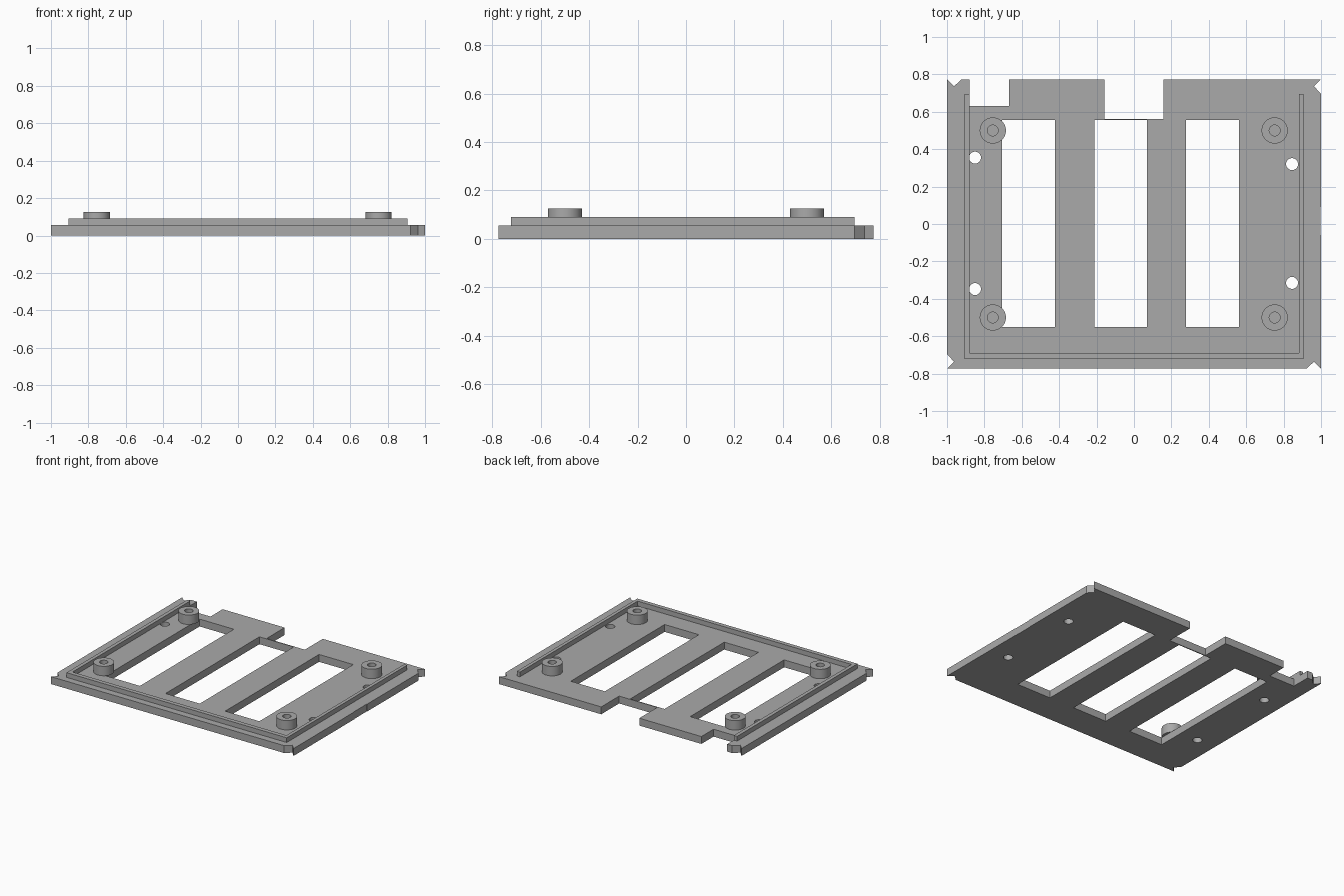
import bpy, bmesh, math

cube = bpy.data.objects.get("Cube")
if cube:
    bpy.data.objects.remove(cube)

grey = bpy.data.materials.new("neutral_grey")
grey.use_nodes = True
COLOUR = (0.4, 0.4, 0.4, 1)
grey.diffuse_color = COLOUR
grey.node_tree.nodes["Principled BSDF"].inputs["Base Color"].default_value = COLOUR


def rect(x0, x1, y0, y1):
    return [(x0, y0), (x1, y0), (x1, y1), (x0, y1)]


def circle(x, y, r, n=48):
    return [(x + r * math.cos(math.tau * i / n), y + r * math.sin(math.tau * i / n)) for i in range(n)]


def extruded(name, loops, z0, z1):
    """Solid from an outer loop plus hole loops, between two heights."""
    curve = bpy.data.curves.new(name, "CURVE")
    curve.dimensions = "2D"
    curve.fill_mode = "BOTH"
    curve.extrude = (z1 - z0) / 2
    for loop in loops:
        spline = curve.splines.new("POLY")
        spline.points.add(len(loop) - 1)
        for point, (x, y) in zip(spline.points, loop):
            point.co = (x, y, 0, 1)
        spline.use_cyclic_u = True
    source = bpy.data.objects.new(name + "_profile", curve)
    bpy.context.collection.objects.link(source)
    bpy.context.view_layer.update()
    graph = bpy.context.evaluated_depsgraph_get()
    mesh = bpy.data.meshes.new_from_object(source.evaluated_get(graph))
    bpy.data.objects.remove(source)

    bm = bmesh.new()
    bm.from_mesh(mesh)
    bmesh.ops.remove_doubles(bm, verts=bm.verts, dist=0.0005)
    bmesh.ops.translate(bm, verts=bm.verts, vec=(0, 0, (z0 + z1) / 2))
    bmesh.ops.recalc_face_normals(bm, faces=bm.faces)
    bm.to_mesh(mesh)
    bm.free()
    mesh.materials.clear()
    mesh.materials.append(grey)
    obj = bpy.data.objects.new(name, mesh)
    bpy.context.collection.objects.link(obj)
    bpy.ops.object.select_all(action="DESELECT")
    obj.select_set(True)
    bpy.context.view_layer.objects.active = obj
    bpy.ops.object.shade_smooth_by_angle(angle=math.radians(30))
    return obj


PLATE, LIP, BOSS = 0.055, 0.09, 0.125   # top heights
D = 0.773                               # half depth
V, W = 0.037, 0.078                     # corner nick depth and length

# Base plate: outline with corner nicks, a shallow side relief and two rear cutouts
outline = [
    (-1, W - D), (V - 1, V - D), (-1, -D),
    (1 - W, -D), (1 - V, V - D), (1, -D),
    (1, -0.06), (0.997, -0.06), (0.997, 0.09), (1, 0.09),
    (1, D - W), (1 - V, D - V), (1, D),
    (0.157, D), (0.157, 0.562), (-0.157, 0.562), (-0.157, D),
    (-0.668, D), (-0.668, 0.63), (-0.88, 0.63), (-0.88, D),
    (W - 1, D), (V - 1, D - V), (-1, D),
]
windows = [rect(x, x + 0.282, -0.55, 0.555) for x in (-0.705, -0.212, 0.279)]
screw_holes = [circle(x, y, 0.032, 32) for x, y in
               ((-0.85, 0.355), (-0.85, -0.348), (0.845, 0.32), (0.845, -0.315))]
extruded("base_plate", [outline] + windows + screw_holes, 0, PLATE)

# Raised U-shaped lip, open at the back
extruded("locating_lip", [[
    (-0.907, 0.695), (-0.907, -0.722), (0.907, -0.722), (0.907, 0.695),
    (0.882, 0.695), (0.882, -0.69), (-0.88, -0.69), (-0.88, 0.695),
]], PLATE, LIP)

# Four hollow mounting bosses
for side, x in (("right", -0.755), ("left", 0.752)):
    for end, y in (("front", -0.5), ("back", 0.5)):
        extruded(f"boss_{end}_{side}", [circle(x, y, 0.07), circle(x, y, 0.029)], PLATE, BOSS)
